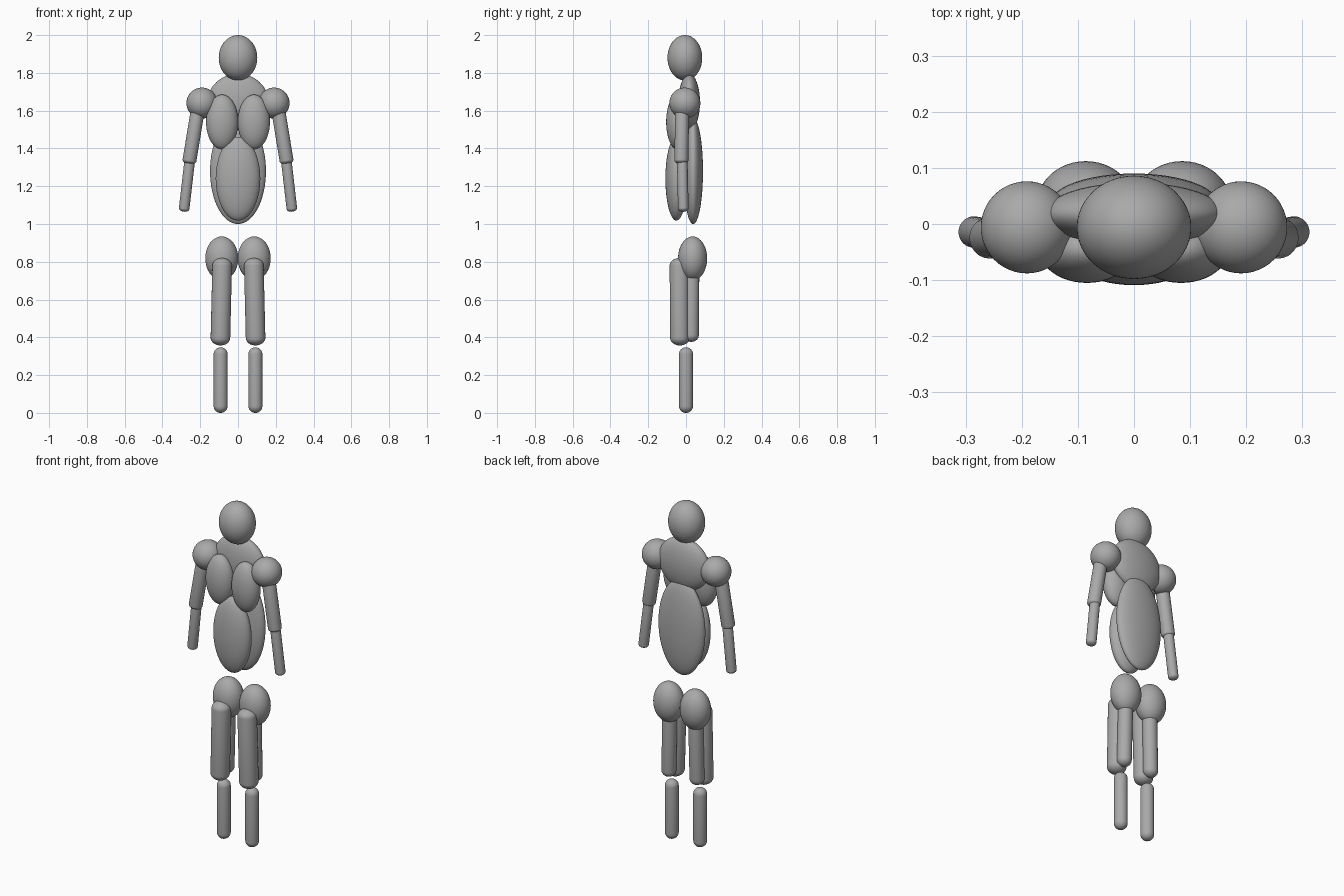
import bpy
import bmesh
from math import cos, sin, pi
from mathutils import Matrix, Vector

cube = bpy.data.objects.get("Cube")
if cube:
    bpy.data.objects.remove(cube, do_unlink=True)

# One plain material
GREY = (0.4, 0.4, 0.4, 1.0)
grey = bpy.data.materials.new("plain_grey")
grey.use_nodes = True
grey.diffuse_color = GREY
grey.node_tree.nodes["Principled BSDF"].inputs["Base Color"].default_value = GREY


def finish(name, bm):
    bmesh.ops.recalc_face_normals(bm, faces=bm.faces)
    for face in bm.faces:
        face.smooth = True
    mesh = bpy.data.meshes.new(name)
    bm.to_mesh(mesh)
    bm.free()
    mesh.materials.append(grey)
    bpy.context.collection.objects.link(bpy.data.objects.new(name, mesh))


def ellipsoid(name, centre, radii):
    bm = bmesh.new()
    place = Matrix.Translation(centre) @ Matrix.Diagonal((*radii, 1))
    bmesh.ops.create_uvsphere(bm, u_segments=48, v_segments=32, radius=1, matrix=place)
    finish(name, bm)


def capsule(name, top, bottom, radius, cap, segments=32, steps=8):
    """Round-ended rod between two tips; cap is the height of each end dome."""
    top, bottom = Vector(top), Vector(bottom)
    axis = top - bottom
    half = axis.length / 2
    bm = bmesh.new()
    arc = [pi / 2 * i / steps for i in range(steps + 1)]
    upper = [(radius * cos(a), half - cap + cap * sin(a)) for a in arc]
    profile = [(r, -h) for r, h in reversed(upper)] + upper
    verts = [bm.verts.new((r, 0, h)) for r, h in profile]
    edges = [bm.edges.new(pair) for pair in zip(verts, verts[1:])]
    bmesh.ops.spin(bm, geom=verts + edges, cent=(0, 0, 0), axis=(0, 0, 1),
                   angle=2 * pi, steps=segments)
    bmesh.ops.remove_doubles(bm, verts=bm.verts, dist=0.0001)
    turn = axis.to_track_quat('Z', 'Y').to_matrix().to_4x4()
    bm.transform(Matrix.Translation((top + bottom) / 2) @ turn)
    finish(name, bm)


# Head and torso
ellipsoid("head", (0, -0.006, 1.88), (0.102, 0.092, 0.12))
ellipsoid("upper_back", (0, 0.017, 1.645), (0.162, 0.057, 0.15))
ellipsoid("lower_back", (0, 0.038, 1.28), (0.148, 0.052, 0.28))
ellipsoid("belly", (0, -0.051, 1.24), (0.118, 0.058, 0.222))

# Paired muscles and limbs
for side, s in (("left", 1), ("right", -1)):
    ellipsoid(side + "_chest", (s * 0.084, -0.045, 1.54), (0.085, 0.06, 0.145))
    ellipsoid(side + "_shoulder", (s * 0.191, -0.006, 1.64), (0.082, 0.082, 0.082))
    ellipsoid(side + "_glute", (s * 0.086, 0.035, 0.818), (0.087, 0.077, 0.116))
    capsule(side + "_upper_arm", (s * 0.212, -0.02, 1.61), (s * 0.26, -0.025, 1.317), 0.037, 0.02)
    capsule(side + "_forearm", (s * 0.254, -0.02, 1.35), (s * 0.287, -0.014, 1.065), 0.028, 0.018)
    capsule(side + "_front_thigh", (s * 0.083, -0.035, 0.82), (s * 0.094, -0.032, 0.357), 0.052, 0.04)
    capsule(side + "_rear_thigh", (s * 0.083, 0.031, 0.8), (s * 0.092, 0.028, 0.376), 0.04, 0.036)
    capsule(side + "_shin", (s * 0.092, 0, 0.347), (s * 0.092, 0, 0), 0.037, 0.036)
